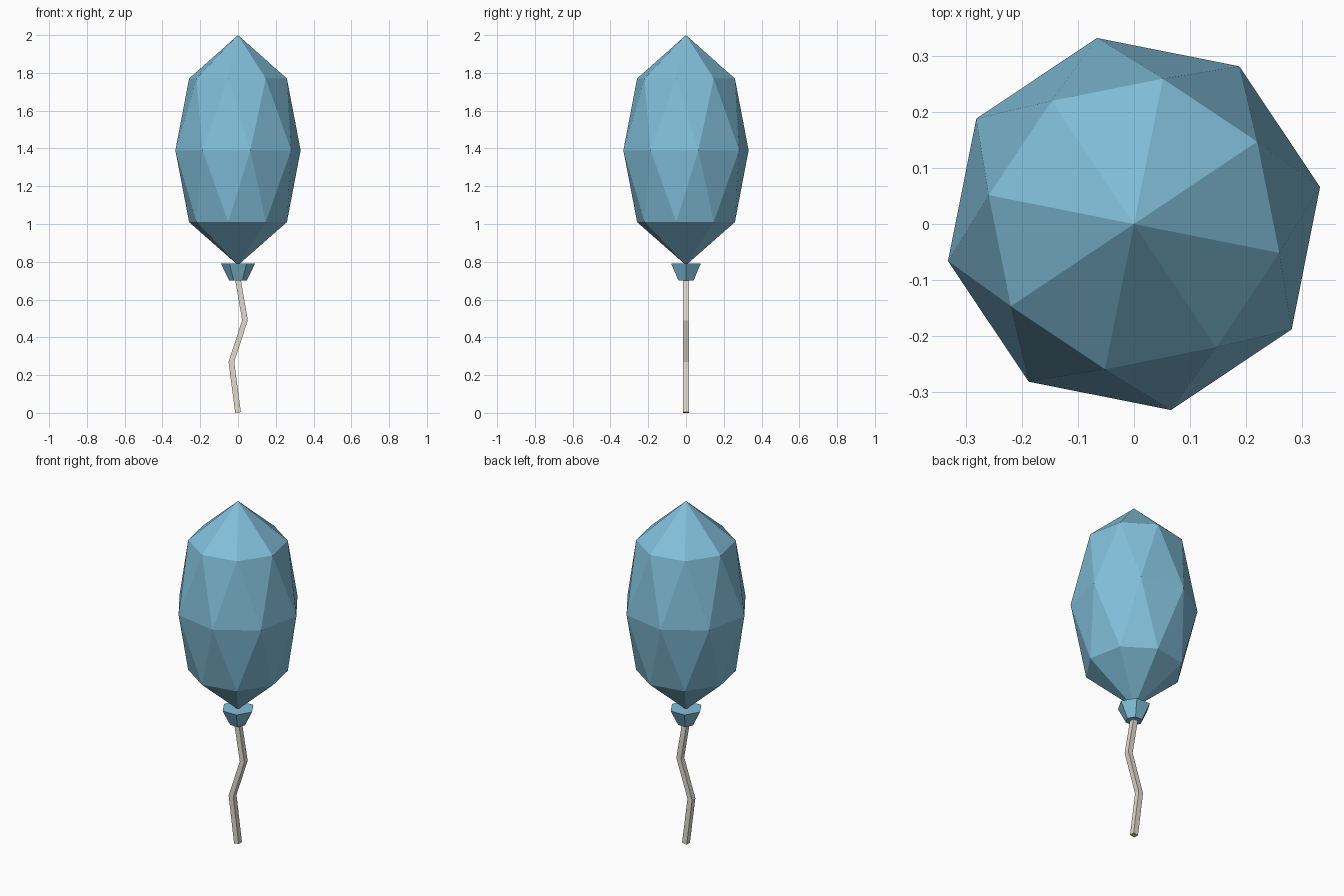
import bpy, bmesh
from math import cos, sin, radians, tau

if "Cube" in bpy.data.objects:
    bpy.data.objects.remove(bpy.data.objects["Cube"])


def material(name, rgb):
    m = bpy.data.materials.new(name)
    m.diffuse_color = (*rgb, 1)
    m.use_nodes = True
    m.node_tree.nodes["Principled BSDF"].inputs["Base Color"].default_value = m.diffuse_color
    return m


def ring(bm, n, radius, z, phase):
    return [bm.verts.new((radius * cos(phase + tau * i / n),
                          radius * sin(phase + tau * i / n), z)) for i in range(n)]


def finish(bm, name, mat):
    bmesh.ops.recalc_face_normals(bm, faces=bm.faces[:])
    me = bpy.data.meshes.new(name)
    bm.to_mesh(me)
    bm.free()
    me.materials.append(mat)
    ob = bpy.data.objects.new(name, me)
    bpy.context.collection.objects.link(ob)
    return ob


blue = material("balloon_blue", (0.22, 0.52, 0.70))
cream = material("string_cream", (0.76, 0.72, 0.63))

# Balloon body: three staggered 8-sided rings joined by triangles, a point at each end
bm = bmesh.new()
n = 8
low = ring(bm, n, 0.264, 1.01, radians(33.75))
mid = ring(bm, n, 0.338, 1.39, radians(11.25))
high = ring(bm, n, 0.264, 1.77, radians(33.75))
top = bm.verts.new((0, 0, 2.0))
bottom = bm.verts.new((0, 0, 0.782))
for i in range(n):
    j = (i + 1) % n
    for outer, tip in ((high, top), (low, bottom)):
        bm.faces.new((outer[i], outer[j], tip))
        bm.faces.new((mid[i], mid[j], outer[i]))
        bm.faces.new((mid[j], outer[j], outer[i]))
finish(bm, "balloon_body", blue)

# Knot: flared six-sided cone under the balloon
bm = bmesh.new()
a = ring(bm, 6, 0.046, 0.70, 0)
b = ring(bm, 6, 0.09, 0.79, 0)
for i in range(6):
    j = (i + 1) % 6
    bm.faces.new((a[i], a[j], b[j], b[i]))
bm.faces.new(a)
bm.faces.new(b)
finish(bm, "knot", blue)

# String: square section swept along a zigzag in the xz plane
bm = bmesh.new()
h = 0.015
path = [(0, 0.002, 0.002), (-0.035, 0.27, 0), (0.037, 0.49, 0), (0, 0.705, 0)]
sections = []
for x, z, tilt in path:
    sections.append([bm.verts.new((x + sx * h, sy * h, z + sx * tilt))
                     for sx, sy in ((-1, -1), (1, -1), (1, 1), (-1, 1))])
for s, t in zip(sections, sections[1:]):
    for i in range(4):
        j = (i + 1) % 4
        bm.faces.new((s[i], s[j], t[j], t[i]))
bm.faces.new(sections[0])
bm.faces.new(sections[-1])
finish(bm, "string", cream)
